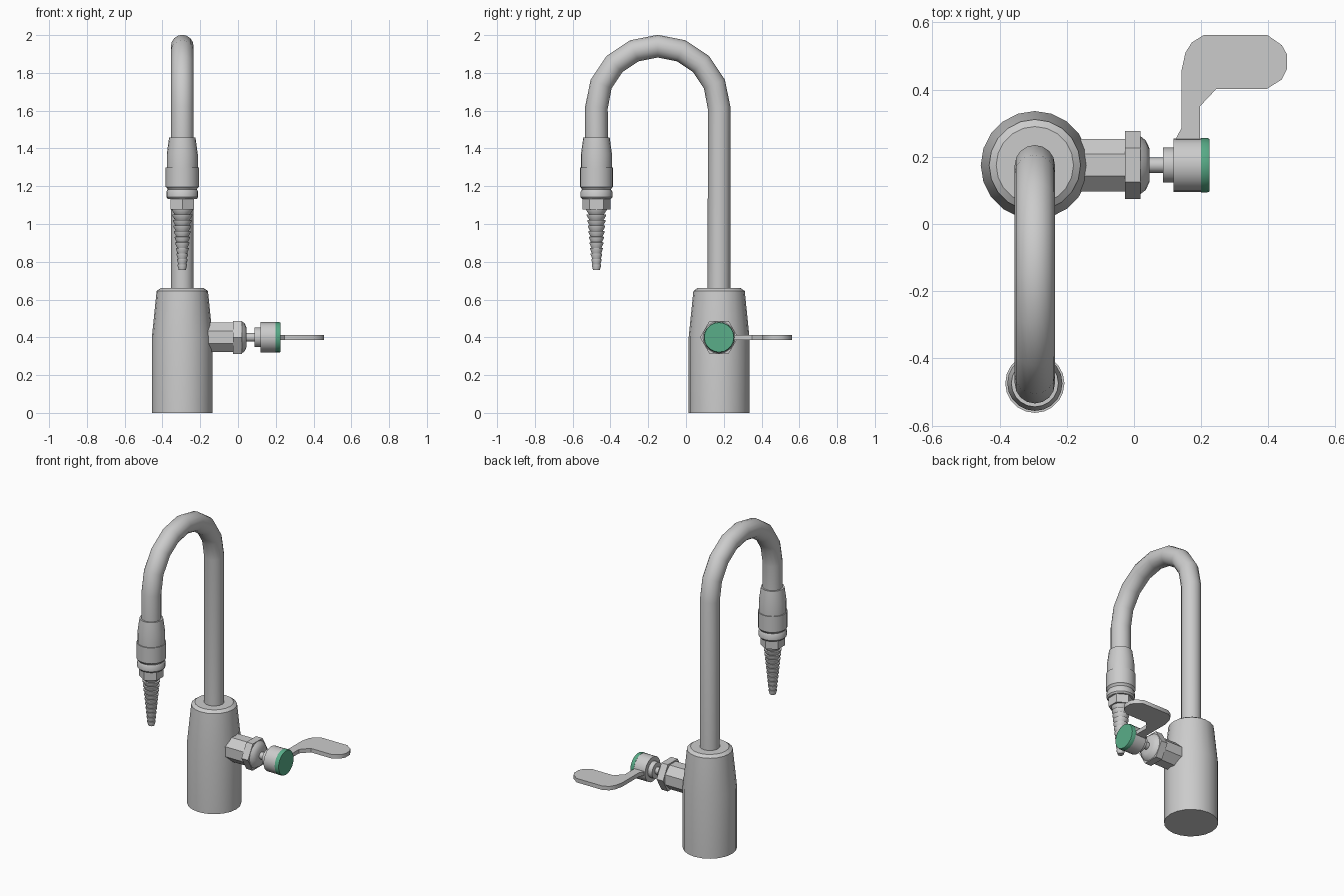
import bpy, bmesh
from math import pi, sin, cos, radians

if "Cube" in bpy.data.objects:
    bpy.data.objects.remove(bpy.data.objects["Cube"])

CX, CY = -0.295, 0.175      # body axis
NY = -0.474                 # nozzle axis
VZ = 0.40                   # valve axis height


def finish(name, bm, smooth=True):
    bmesh.ops.recalc_face_normals(bm, faces=bm.faces)
    me = bpy.data.meshes.new(name)
    bm.to_mesh(me)
    bm.free()
    ob = bpy.data.objects.new(name, me)
    bpy.context.collection.objects.link(ob)
    if smooth:
        smooth_obj(ob)
    return ob


def smooth_obj(ob):
    bpy.ops.object.select_all(action='DESELECT')
    ob.select_set(True)
    bpy.context.view_layer.objects.active = ob
    bpy.ops.object.shade_smooth_by_angle(angle=radians(35))


def lathe(name, profile, n, place, phase=0.0, smooth=True):
    """Capped solid of revolution; profile = (radius, height along axis)."""
    bm = bmesh.new()
    rings = []
    for r, h in profile:
        angles = [phase + 2 * pi * i / n for i in range(n)]
        rings.append([bm.verts.new(place(r * cos(a), r * sin(a), h)) for a in angles])
    for lo, hi in zip(rings, rings[1:]):
        for i in range(n):
            j = (i + 1) % n
            bm.faces.new((lo[i], lo[j], hi[j], hi[i]))
    bm.faces.new(rings[0])
    bm.faces.new(rings[-1])
    return finish(name, bm, smooth)


def on_body(u, v, h):
    return (CX + u, CY + v, h)


def on_nozzle(u, v, h):
    return (CX + u, NY + v, h)


def on_valve(u, v, h):
    return (h, CY + u, VZ + v)


# Body
lathe("body", [(0.161, 0), (0.161, 0.40), (0.136, 0.645), (0.115, 0.66)], 20, on_body)

# Gooseneck pipe
cy, rad = (CY + NY) / 2, (CY - NY) / 2
path = [(CY, 0.64)]
path += [(cy + rad * cos(pi * i / 8), 1.617 + rad * sin(pi * i / 8)) for i in range(9)]
path.append((NY, 1.42))
cu = bpy.data.curves.new("gooseneck_pipe", 'CURVE')
cu.dimensions = '3D'
sp = cu.splines.new('POLY')
sp.points.add(len(path) - 1)
for p, (y, z) in zip(sp.points, path):
    p.co = (CX, y, z, 1)
cu.bevel_depth = 0.06
cu.bevel_resolution = 6
cu.use_fill_caps = True
pipe = bpy.data.objects.new("gooseneck_pipe", cu)
bpy.context.collection.objects.link(pipe)
bpy.context.view_layer.objects.active = pipe
pipe.select_set(True)
bpy.ops.object.convert(target='MESH')
smooth_obj(bpy.context.object)

# Nozzle: sleeve, collar, ring, hex and barbed tip
lathe("nozzle_sleeve", [(0.07, 1.457), (0.082, 1.37), (0.082, 1.29)], 20, on_nozzle)
lathe("nozzle_collar", [(0.088, 1.30), (0.088, 1.197), (0.08, 1.19), (0.072, 1.17)], 20, on_nozzle)
lathe("nozzle_ring", [(0.076, 1.185), (0.084, 1.172), (0.084, 1.142), (0.076, 1.132)], 20, on_nozzle)
lathe("nozzle_hex", [(0.073, 1.14), (0.073, 1.076)], 6, on_nozzle, pi / 2, False)
barbs, count = [], 11
for i in range(count):
    top = 1.08 - 0.325 * i / count
    r = 0.056 - 0.031 * i / (count - 1)
    barbs += [(r, top), (r, top - 0.006), (r * 0.74, top - 0.325 / count + 0.001)]
lathe("barbed_tip", barbs, 14, on_nozzle)

# Valve stub, nut, stem and hub
lathe("valve_stub", [(0.085, -0.25), (0.085, -0.02)], 8, on_valve, pi / 8, False)
lathe("valve_nut", [(0.101, -0.027), (0.101, 0.02)], 6, on_valve, 0, False)
lathe("nut_dome", [(0.087, 0.018), (0.074, 0.035), (0.05, 0.046)], 16, on_valve)
lathe("valve_stem", [(0.023, 0.03), (0.023, 0.10)], 12, on_valve)
lathe("hub_collar", [(0.052, 0.087), (0.052, 0.13)], 16, on_valve)
lathe("handle_hub", [(0.08, 0.118), (0.08, 0.20)], 20, on_valve)

# Coloured cap
cap = lathe("handle_cap", [(0.081, 0.199), (0.081, 0.218), (0.078, 0.225)], 20, on_valve)
mat = bpy.data.materials.new("cap_green")
mat.diffuse_color = (0.10, 0.42, 0.25, 1)
mat.use_nodes = True
mat.node_tree.nodes["Principled BSDF"].inputs["Base Color"].default_value = mat.diffuse_color
cap.data.materials.append(mat)

# Lever blade
outline = [(0.125, 0.20), (0.125, 0.255), (0.141, 0.285), (0.141, 0.455), (0.153, 0.51),
           (0.172, 0.54), (0.207, 0.562), (0.397, 0.562), (0.44, 0.532), (0.455, 0.505),
           (0.455, 0.46), (0.44, 0.43), (0.395, 0.402), (0.245, 0.402), (0.196, 0.35),
           (0.196, 0.20)]
bm = bmesh.new()
face = bm.faces.new([bm.verts.new((x, y, VZ - 0.013)) for x, y in outline])
ext = bmesh.ops.extrude_face_region(bm, geom=[face], use_keep_orig=True)
bmesh.ops.translate(bm, vec=(0, 0, 0.026),
                    verts=[g for g in ext["geom"] if isinstance(g, bmesh.types.BMVert)])
finish("lever", bm)
